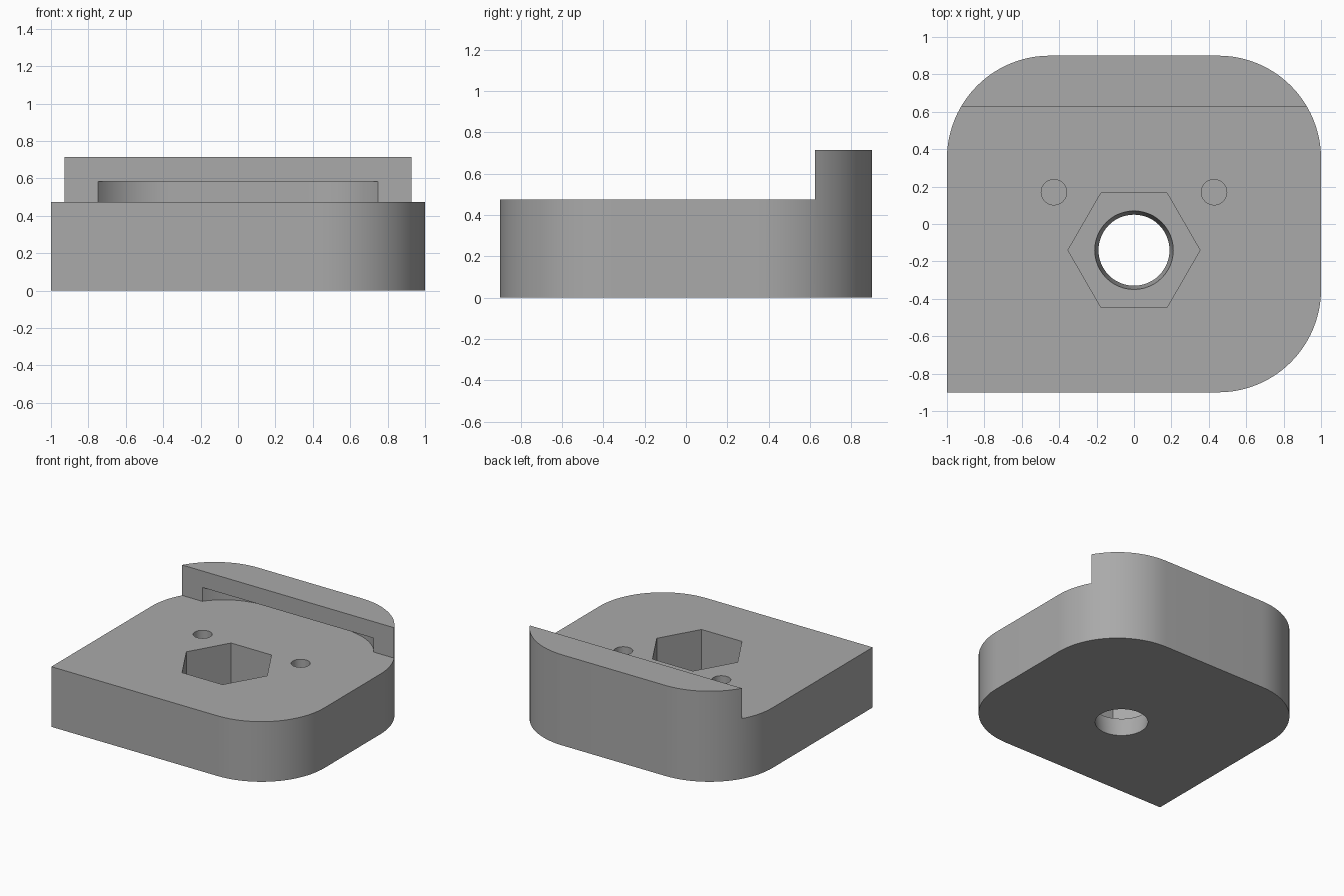
import bpy, bmesh, math

if "Cube" in bpy.data.objects:
    bpy.data.objects.remove(bpy.data.objects["Cube"])

SEAT_Z, TOP_Z, LIP_Y = 0.475, 0.715, 0.625


def prism(name, points, z0, z1, top_points=None):
    """Extruded outline; an optional top outline gives a taper."""
    bm = bmesh.new()
    lower = [bm.verts.new((x, y, z0)) for x, y in points]
    upper = [bm.verts.new((x, y, z1)) for x, y in (top_points or points)]
    bm.faces.new(lower[::-1])
    bm.faces.new(upper)
    n = len(points)
    for i in range(n):
        j = (i + 1) % n
        bm.faces.new((lower[i], lower[j], upper[j], upper[i]))
    mesh = bpy.data.meshes.new(name)
    bm.to_mesh(mesh)
    bm.free()
    obj = bpy.data.objects.new(name, mesh)
    bpy.context.collection.objects.link(obj)
    return obj


def arc(cx, cy, r, a0, a1, steps):
    return [(cx + r * math.cos(math.radians(a0 + (a1 - a0) * i / steps)),
             cy + r * math.sin(math.radians(a0 + (a1 - a0) * i / steps)))
            for i in range(steps + 1)]


def ring(cx, cy, r, n):
    return arc(cx, cy, r, 0, 360, n)[:-1]


# Block: three rounded corners, one square corner at front left
R = 0.55
outline = ([(-1, -0.9)] + arc(0.45, -0.35, R, -90, 0, 24)
           + arc(0.45, 0.35, R, 0, 90, 24) + arc(-0.45, 0.35, R, 90, 180, 24))
block = prism("mounting_block", outline, 0, TOP_Z)

# Undercut slot below the back lip
a = math.degrees(math.acos(0.378 / 0.468))
slot = ([(-0.748, 0.5), (0.748, 0.5)] + arc(0.37, 0.352, 0.468, a, 90, 16)
        + arc(-0.37, 0.352, 0.468, 90, 180 - a, 16))
cutters = [
    prism("slot_cutter", slot, SEAT_Z, 0.585),
    # Step that leaves the raised lip
    prism("step_cutter", [(-2, -2), (2, -2), (2, LIP_Y), (-2, LIP_Y)], SEAT_Z, 1),
    # Hexagonal nut pocket and tapered bolt hole
    prism("nut_cutter", ring(0, -0.14, 0.353, 6), 0.15, 1),
    prism("bolt_cutter", ring(0, -0.14, 0.17, 48), -0.15, 0.30,
          ring(0, -0.14, 0.23, 48)),
]
# Two blind pin holes
for side in (-1, 1):
    cutters.append(prism("pin_cutter", ring(side * 0.428, 0.17, 0.068, 32), 0.2, 1))

bpy.context.view_layer.objects.active = block
block.select_set(True)
for c in cutters:
    c.hide_render = True
    mod = block.modifiers.new("cut", 'BOOLEAN')
    mod.operation, mod.solver, mod.object = 'DIFFERENCE', 'EXACT', c
    bpy.ops.object.modifier_apply(modifier=mod.name)
    bpy.data.objects.remove(c)

# Finish
grey = bpy.data.materials.new("grey")
grey.diffuse_color = (0.4, 0.4, 0.4, 1)
grey.use_nodes = True
grey.node_tree.nodes["Principled BSDF"].inputs["Base Color"].default_value = grey.diffuse_color
block.data.materials.clear()
block.data.materials.append(grey)
for p in block.data.polygons:
    p.material_index = 0
bpy.ops.object.shade_smooth_by_angle(angle=math.radians(30))
